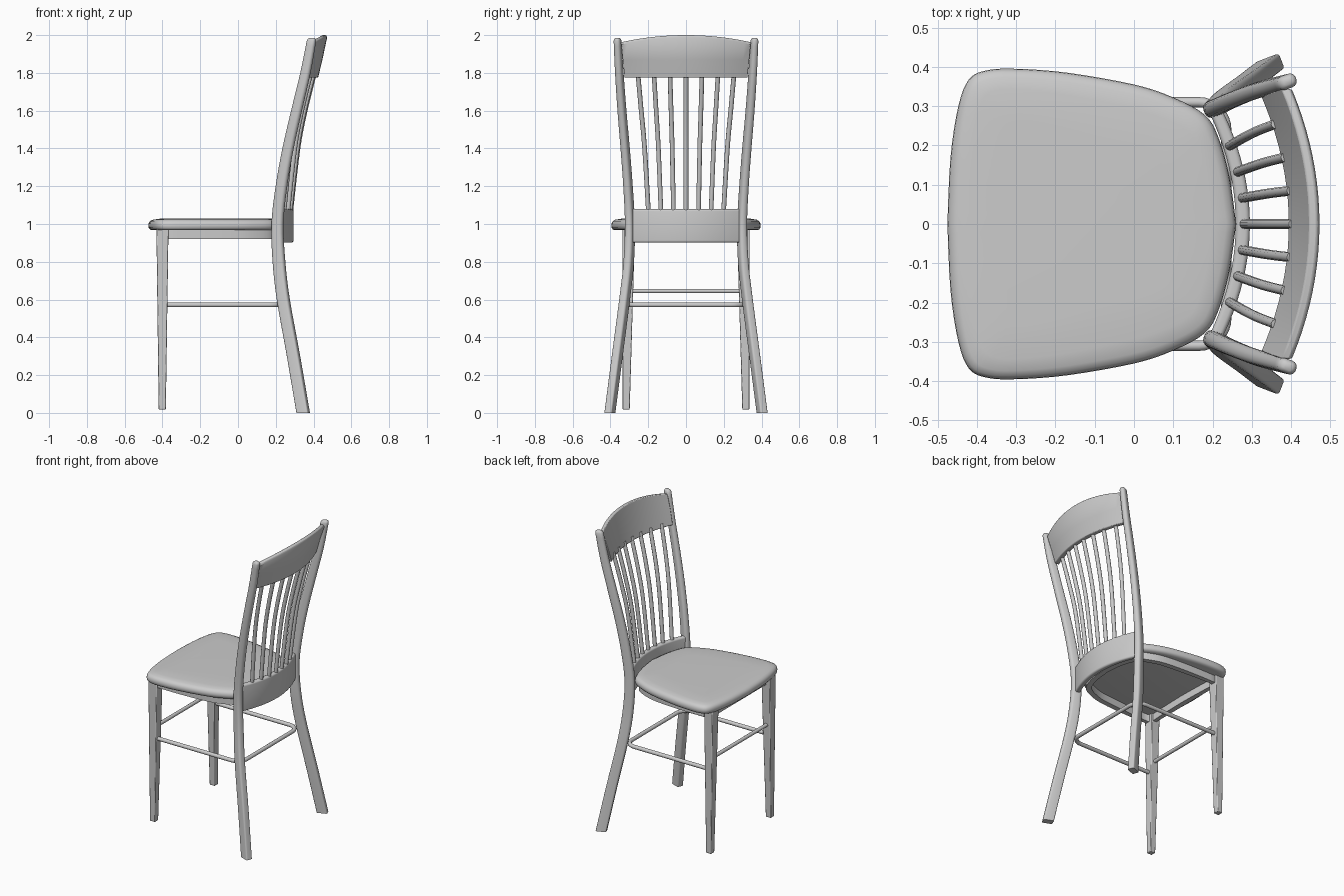
import bpy, bmesh, math
from mathutils import Vector

if "Cube" in bpy.data.objects:
    bpy.data.objects.remove(bpy.data.objects["Cube"])


def finish(name, bm, bevel=0.0, segs=3, angle=40):
    bmesh.ops.recalc_face_normals(bm, faces=bm.faces)
    me = bpy.data.meshes.new(name)
    bm.to_mesh(me)
    bm.free()
    ob = bpy.data.objects.new(name, me)
    bpy.context.collection.objects.link(ob)
    if bevel:
        m = ob.modifiers.new("Bevel", 'BEVEL')
        m.width, m.segments, m.limit_method = bevel, segs, 'ANGLE'
        m.angle_limit = math.radians(50)
    bpy.ops.object.select_all(action='DESELECT')
    bpy.context.view_layer.objects.active = ob
    ob.select_set(True)
    bpy.ops.object.shade_smooth_by_angle(angle=math.radians(angle))
    return ob


def loft(name, rings, closed=False, **kw):
    """Skin a list of point rings; cap the ends unless closed."""
    bm = bmesh.new()
    vs = [[bm.verts.new(p) for p in r] for r in rings]
    n = len(vs[0])
    pairs = list(zip(vs, vs[1:])) + ([(vs[-1], vs[0])] if closed else [])
    for a, b in pairs:
        for i in range(n):
            j = (i + 1) % n
            bm.faces.new((a[i], a[j], b[j], b[i]))
    if not closed:
        bm.faces.new(vs[0])
        bm.faces.new(vs[-1])
    return finish(name, bm, **kw)


def spline(pts, steps=5):
    """Catmull-Rom through the points (any dimension)."""
    P = [tuple(pts[0])] + [tuple(p) for p in pts] + [tuple(pts[-1])]
    out = []
    for k in range(1, len(P) - 2):
        for s in range(steps):
            t = s / steps
            out.append(tuple(0.5 * (2*b + (c - a)*t + (2*a - 5*b + 4*c - d)*t*t + (3*b - a - 3*c + d)*t**3)
                             for a, b, c, d in zip(*P[k-1:k+3])))
    return out + [P[-2]]


def rounded_rect(w, h, r, n=4):
    pts = []
    for q, (sx, sy) in enumerate(((1, 1), (-1, 1), (-1, -1), (1, -1))):
        for i in range(n + 1):
            a = math.pi / 2 * (q + i / n)
            pts.append((sx*(w/2 - r) + r*math.cos(a), sy*(h/2 - r) + r*math.sin(a)))
    return pts


def tube(name, path, radius):
    cu = bpy.data.curves.new(name, 'CURVE')
    cu.dimensions = '3D'
    cu.bevel_depth, cu.bevel_resolution, cu.use_fill_caps = radius, 3, True
    sp = cu.splines.new('POLY')
    sp.points.add(len(path) - 1)
    for p, co in zip(sp.points, path):
        p.co = (*co, 1)
    ob = bpy.data.objects.new(name, cu)
    bpy.context.collection.objects.link(ob)
    return ob


# Seat: half outline mirrored, rounded edge, slightly domed top
half = spline([(-.475, 0), (-.467, .17), (-.447, .30), (-.42, .368), (-.375, .391), (-.30, .395), (-.17, .385),
               (0, .355), (.10, .322), (.18, .278), (.215, .22), (.243, .12), (.26, 0)], 4)
outline = half + [(x, -y) for x, y in half[-2:0:-1]]


def seat_ring(inset, z):
    c = Vector((-.1, 0))
    out = []
    for p in outline:
        d = Vector(p) - c
        out.append((*(c + d * (1 - inset / d.length)), z))
    return out


loft("seat", [seat_ring(i, z) for i, z in ((.03, .967), (.01, .97), (.002, .98), (0, .992), (.002, 1.005),
     (.010, 1.016), (.025, 1.023), (.06, 1.028), (.16, 1.03))], angle=60)

# Apron: open frame under the seat
ah = spline([(-.405, 0), (-.405, .15), (-.405, .31)], 1) + spline(
    [(-.385, .325), (-.2, .325), (0, .312), (.1, .285), (.175, .245), (.21, .19), (.235, .1), (.245, 0)], 3)
ap = ah + [(x, -y) for x, y in ah[-2:0:-1]]
rings = []
for x, y in ap:
    d = Vector((x + .08, y)).normalized() * .035
    xi, yi = x - d.x, y - d.y
    rings.append([(x, y, .92), (x, y, .975), (xi, yi, .975), (xi, yi, .92)])
loft("apron", rings, closed=True)

for side, label in ((1, "left"), (-1, "right")):
    # Tapered square front legs
    rings = []
    for z, x0, x1, y0, y1 in ((.018, -.42, -.382, .298, .335), (.975, -.432, -.368, .27, .336)):
        rings.append([(x0, side*y0, z), (x1, side*y0, z), (x1, side*y1, z), (x0, side*y1, z)])
    loft("front_leg_" + label, rings, bevel=.004, segs=2)

    # Curved back posts running from floor to top rail
    ca, sa = math.cos(math.radians(21)), math.sin(math.radians(21))
    path = spline([(.345, .403, 0, .066, .042, .008), (.294, .364, .3, .066, .044, .011),
                   (.24, .325, .6, .066, .045, .014), (.217, .303, .8, .066, .045, .017),
                   (.209, .297, 1.0, .064, .044, .019), (.23, .307, 1.2, .062, .042, .019),
                   (.265, .322, 1.4, .060, .041, .018), (.31, .339, 1.6, .058, .040, .018),
                   (.357, .353, 1.8, .055, .038, .017), (.389, .362, 1.97, .050, .036, .016)], 4)
    path += [(.391, .3625, 1.98, .042, .029, .013), (.392, .363, 1.986, .024, .016, .007)]
    loft("back_post_" + label, [[(x + u*ca - v*sa, side*(y + u*sa + v*ca), z) for u, v in rounded_rect(w, h, r)]
                                for x, y, z, w, h, r in path], angle=50)

# Top rail: bowed, leaning, arched upper edge
rings = []
for i in range(21):
    t = i / 10 - 1
    s, zt = .07 * t * t, 2.0 - .038 * t * t
    rings.append([(x - s, t * (.325 + .02*(z - 1.775)/.2), z) for x, z in
                  ((.393, 1.775), (.424, 1.775), (.447, 1.87), (.472, zt - .012), (.466, zt), (.446, zt), (.417, 1.87))])
loft("top_rail", rings, bevel=.004, segs=2)

# Lower back rail: bowed with softened edges
rings = []
for i in range(21):
    t = i / 10 - 1
    rings.append([(.277 - .068*t*t + u, t * .285, .99 + v) for u, v in rounded_rect(.036, .178, .012)])
loft("lower_back_rail", rings, angle=50)

# Seven fanned spindles
for k in range(-3, 4):
    f = (k / 3) ** 2
    path = spline([(.278 - .036*f, .066*k, 1.05), (.318 - .040*f, .073*k, 1.4),
                   (.356 - .042*f, .079*k, 1.6), (.406 - .045*f, .085*k, 1.80)], 5)
    tube(f"spindle_{k + 4}", path, .0125)

# Stretchers: U-shaped rod around the legs plus a straight front rod
corner = [(.165 + .07*math.sin(a), .24 + .07*math.cos(a), .572) for a in [math.pi/2*i/8 for i in range(9)]]
u = [(-.40, .31, .572)] + corner
tube("u_stretcher", u + [(x, -y, z) for x, y, z in reversed(u)], .013)
tube("front_stretcher", [(-.40, -.31, .645), (-.40, .31, .645)], .012)
